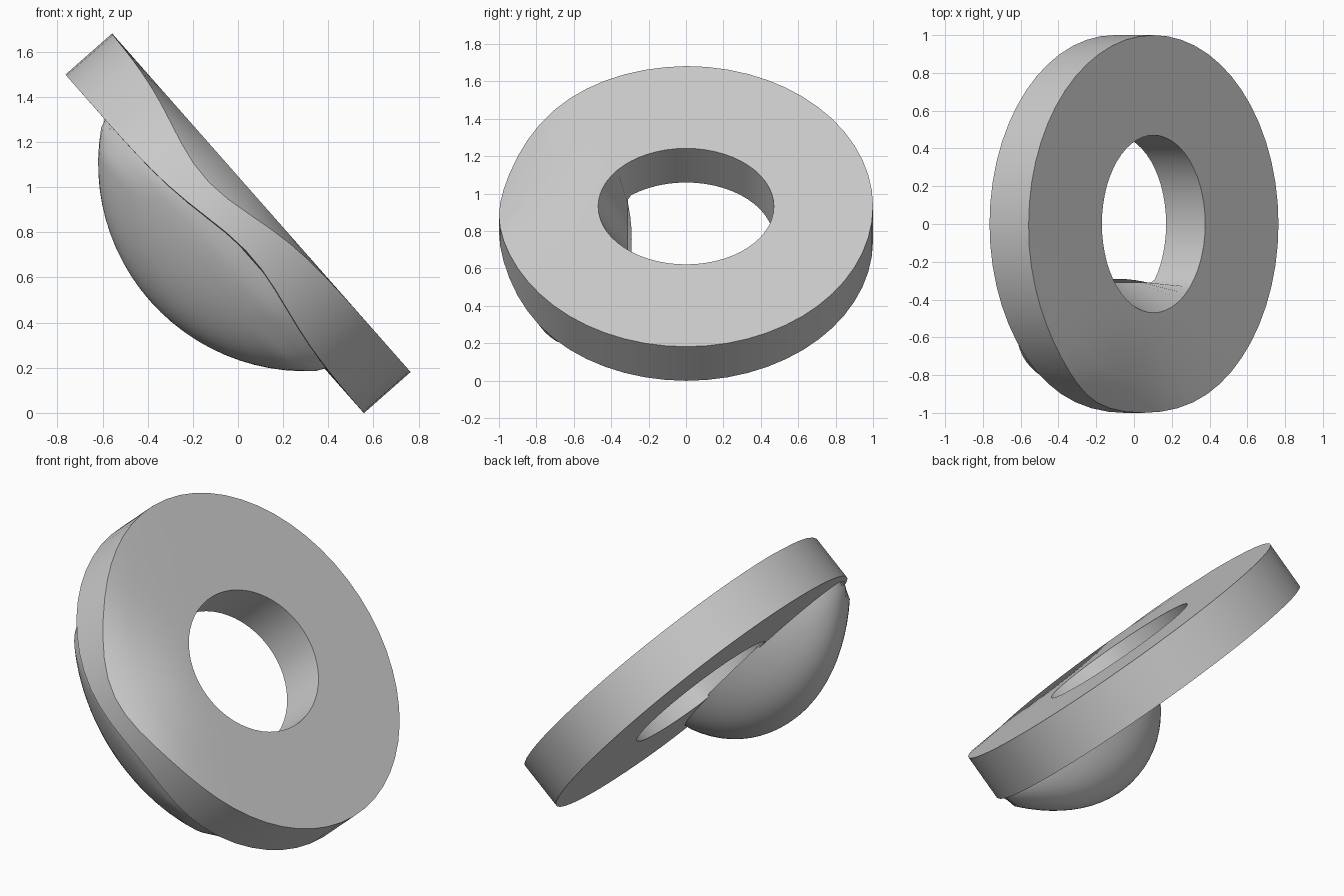
import bpy, bmesh, math

if "Cube" in bpy.data.objects:
    bpy.data.objects.remove(bpy.data.objects["Cube"])

TILT = math.radians(48.6)
CENTRE = (0, 0, 0.84)
HALF = 0.138          # half thickness of the ring
SEG = 56


def finish(bm, name, angle):
    bmesh.ops.recalc_face_normals(bm, faces=bm.faces)
    mesh = bpy.data.meshes.new(name)
    bm.to_mesh(mesh)
    bm.free()
    ob = bpy.data.objects.new(name, mesh)
    bpy.context.collection.objects.link(ob)
    ob.location = CENTRE
    ob.rotation_euler = (0, TILT, 0)
    bpy.ops.object.select_all(action='DESELECT')
    ob.select_set(True)
    bpy.context.view_layer.objects.active = ob
    bpy.ops.object.shade_smooth_by_angle(angle=math.radians(angle))
    return ob


def bridge(bm, a, b):
    n = len(a)
    for i in range(n):
        j = (i + 1) % n
        bm.faces.new((a[i], a[j], b[j], b[i]))


def circle():
    for i in range(SEG):
        a = 2 * math.pi * i / SEG
        yield math.cos(a), math.sin(a)


def bell(x, mid, width):
    return math.exp(-((x - mid) / width) ** 2)


# Tilted flat ring: oval hole, rim thinned on the front side
profile = [(0.47, -HALF), (0.47, HALF), (0.86, HALF), (1.0, HALF), (1.0, -HALF)]
bm = bmesh.new()
loops = []
for k, (r, z0) in enumerate(profile):
    loop = []
    for c, s in circle():
        x, y, z = r * c, r * s, z0
        if k < 2:
            x *= 0.88
        if k == 0:
            y = max(y, -0.31)       # hole wall slopes in above the dome
        if k == 3 and y < 0:
            z -= 0.115 * bell(x, -0.25, 0.38)
        if k == 4 and y < 0:
            z += 0.085 * bell(x, 0.15, 0.38)
        loop.append(bm.verts.new((x, y, z)))
    loops.append(loop)
for k in range(len(loops)):
    bridge(bm, loops[k], loops[(k + 1) % len(loops)])
finish(bm, "ring", 40)

# Shallow elongated dome under the front half, kept inside the ring's outline
R, TOP, HALF_Y = 0.92, -0.06, 0.33
rim = math.sqrt(R * R - (0.4 + HALF) ** 2)
end = math.acos((0.4 - TOP) / R)
bm = bmesh.new()
pole = bm.verts.new((0, -0.54, 0.4 - R))
prev = None
STEPS = 14
for n in range(1, STEPS + 1):
    t = end * n / STEPS
    rho, z0 = R * math.sin(t), 0.4 - R * math.cos(t)
    loop = []
    for c, s in circle():
        inner = s > -0.3            # side facing the hole stops at the ring
        k = min(rho, rim) if inner else rho
        mid_y = -0.54 - 0.08 * min(1, k / rim) ** 3
        x, y = k * c, mid_y + HALF_Y * k / rim * s
        fit = min(1, 0.96 / math.hypot(x, y)) if rho < rim * 1.01 or inner \
            else min(1, 0.985 / math.hypot(x, y))
        z = min(z0, -HALF + 0.01) if inner else z0
        loop.append(bm.verts.new((x * fit, y * fit, z)))
    if prev is None:
        for i in range(SEG):
            bm.faces.new((pole, loop[i], loop[(i + 1) % SEG]))
    else:
        bridge(bm, prev, loop)
    prev = loop
finish(bm, "dome", 40)
